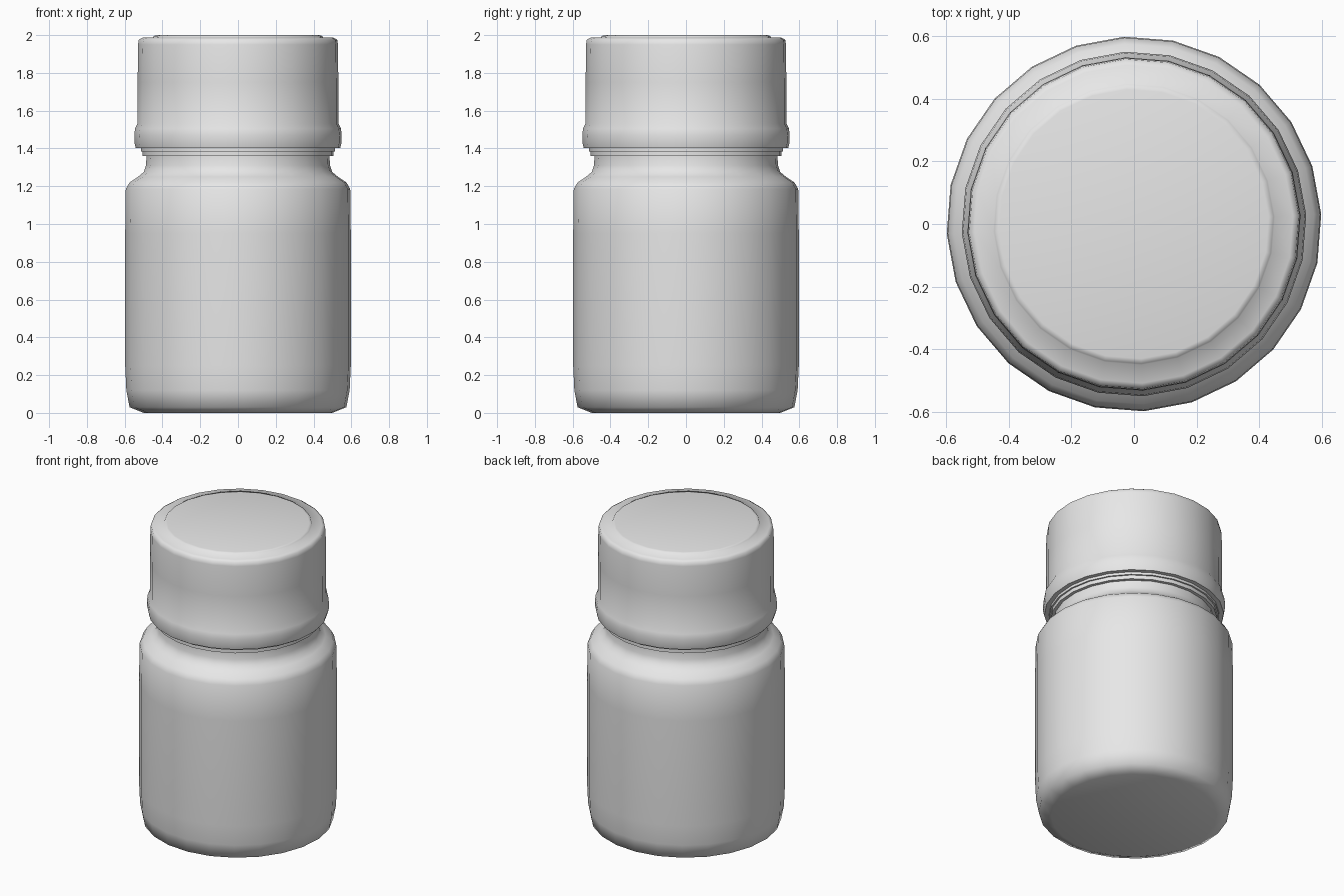
import bpy, bmesh, math

SIDES = 24
TURN = math.radians(3)

cube = bpy.data.objects.get("Cube")
if cube:
    bpy.data.objects.remove(cube, do_unlink=True)

grey = bpy.data.materials.new("light grey plastic")
grey.use_nodes = True
colour = (0.8, 0.8, 0.8, 1)
grey.diffuse_color = colour
grey.node_tree.nodes["Principled BSDF"].inputs["Base Color"].default_value = colour


def lathe(name, profile, smooth_angle=62):
    """Revolve (radius, height) points around z; radius 0 closes the surface."""
    bm = bmesh.new()
    rings = []
    for r, z in profile:
        if r == 0:
            rings.append([bm.verts.new((0, 0, z))] * SIDES)
            continue
        angles = [TURN + math.tau * i / SIDES for i in range(SIDES)]
        rings.append([bm.verts.new((r * math.cos(a), r * math.sin(a), z)) for a in angles])
    for low, high in zip(rings, rings[1:]):
        for i in range(SIDES):
            j = (i + 1) % SIDES
            corners = dict.fromkeys((low[i], low[j], high[j], high[i]))
            bm.faces.new(list(corners))
    bmesh.ops.recalc_face_normals(bm, faces=bm.faces)
    mesh = bpy.data.meshes.new(name)
    bm.to_mesh(mesh)
    bm.free()
    mesh.materials.append(grey)
    obj = bpy.data.objects.new(name, mesh)
    bpy.context.collection.objects.link(obj)
    bpy.ops.object.select_all(action='DESELECT')
    obj.select_set(True)
    bpy.context.view_layer.objects.active = obj
    bpy.ops.object.shade_smooth_by_angle(angle=math.radians(smooth_angle))
    return obj


# Bottle: base, straight wall, rounded shoulder and neck
lathe("bottle_body", [
    (0, 0), (0.5, 0), (0.575, 0.03), (0.592, 0.12),
    (0.598, 0.25), (0.598, 0.95), (0.595, 1.185), (0.575, 1.22),
    (0.53, 1.25), (0.5, 1.275), (0.488, 1.31), (0.485, 1.36),
    (0.485, 1.6), (0, 1.6),
])

# Tamper ring between neck and lid
lathe("neck_ring", [
    (0.48, 1.36), (0.505, 1.36), (0.505, 1.385),
    (0.515, 1.385), (0.515, 1.405), (0.48, 1.405), (0.48, 1.36),
], 40)

# Lid: rolled lower rim, straight side, softened top edge and raised disc
lathe("lid", [
    (0, 1.65), (0.495, 1.65), (0.495, 1.402), (0.542, 1.402),
    (0.549, 1.43), (0.55, 1.47), (0.546, 1.505), (0.533, 1.532),
    (0.532, 1.75), (0.53, 1.95), (0.526, 1.975), (0.508, 1.986),
    (0.45, 1.988), (0.446, 1.996), (0.43, 2.0), (0, 2.0),
])
